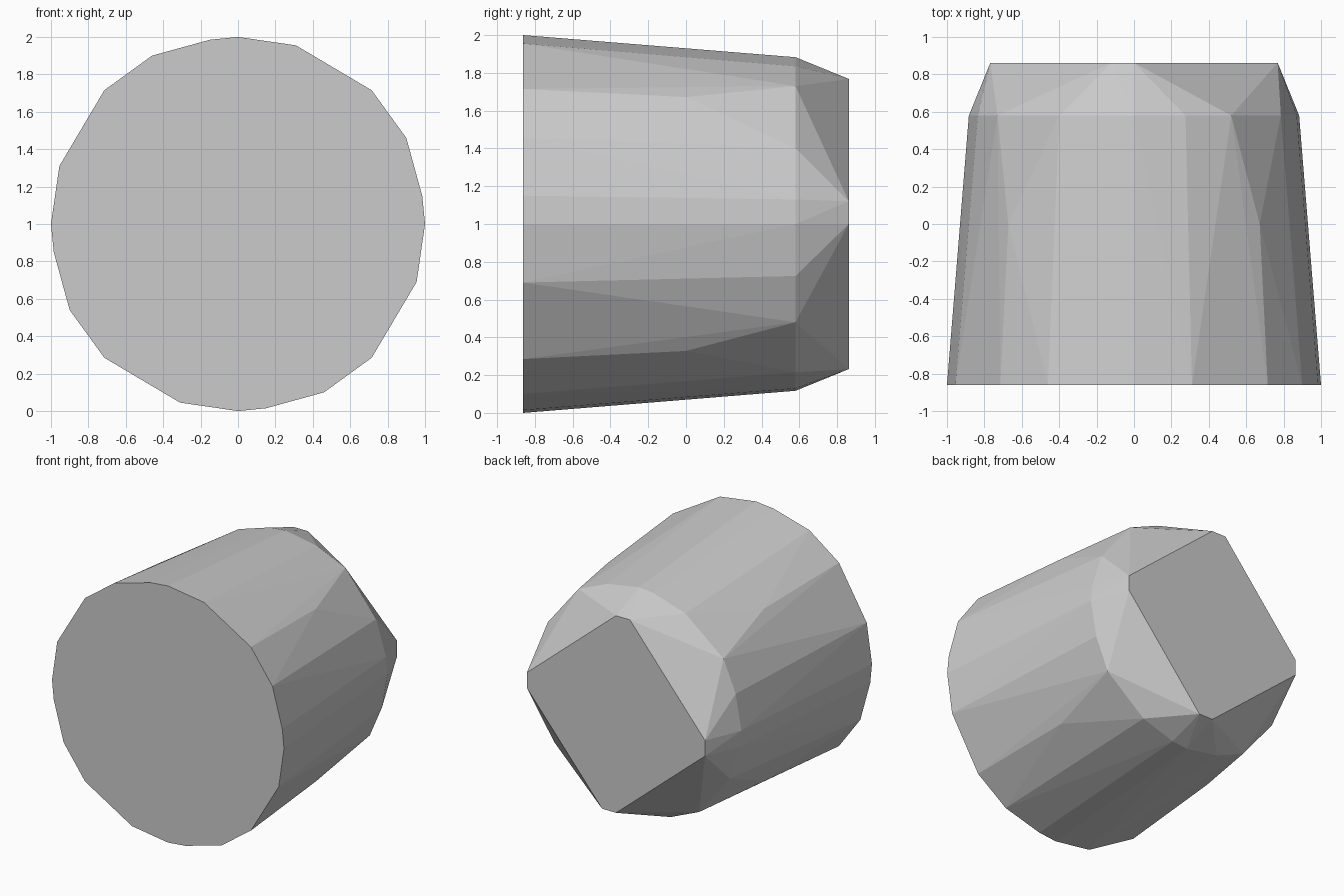
import bpy, bmesh, math

if "Cube" in bpy.data.objects:
    bpy.data.objects.remove(bpy.data.objects["Cube"])

# quarter profiles (x, height from axis) per depth, repeated 4x around the axis
SECTIONS = {
    -0.862: [(-0.46, 0.90), (-0.15, 0.985), (0, 1.0), (0.31, 0.955), (0.715, 0.715)],
    0.0: [(0.672, 0.672)],
    0.58: [(-0.40, 0.785), (-0.13, 0.87), (0, 0.883), (0.275, 0.835), (0.52, 0.73)],
    0.862: [(-0.12, 0.768), (0, 0.768)],
}

bm = bmesh.new()
for y, quarter in SECTIONS.items():
    for x, h in quarter:
        for _ in range(4):
            bm.verts.new((x, y, 1 + h))
            x, h = h, -x

# faceted plug: skin the rings, then merge the flat caps
hull = bmesh.ops.convex_hull(bm, input=bm.verts[:])
unused = {g for g in hull["geom_interior"] + hull["geom_unused"]
          if isinstance(g, bmesh.types.BMVert)}
bmesh.ops.delete(bm, geom=list(unused), context='VERTS')
bmesh.ops.dissolve_limit(bm, angle_limit=math.radians(0.5),
                         verts=bm.verts[:], edges=bm.edges[:])
bmesh.ops.recalc_face_normals(bm, faces=bm.faces[:])

mesh = bpy.data.meshes.new("faceted_plug")
bm.to_mesh(mesh)
bm.free()
bpy.context.collection.objects.link(bpy.data.objects.new("faceted_plug", mesh))
